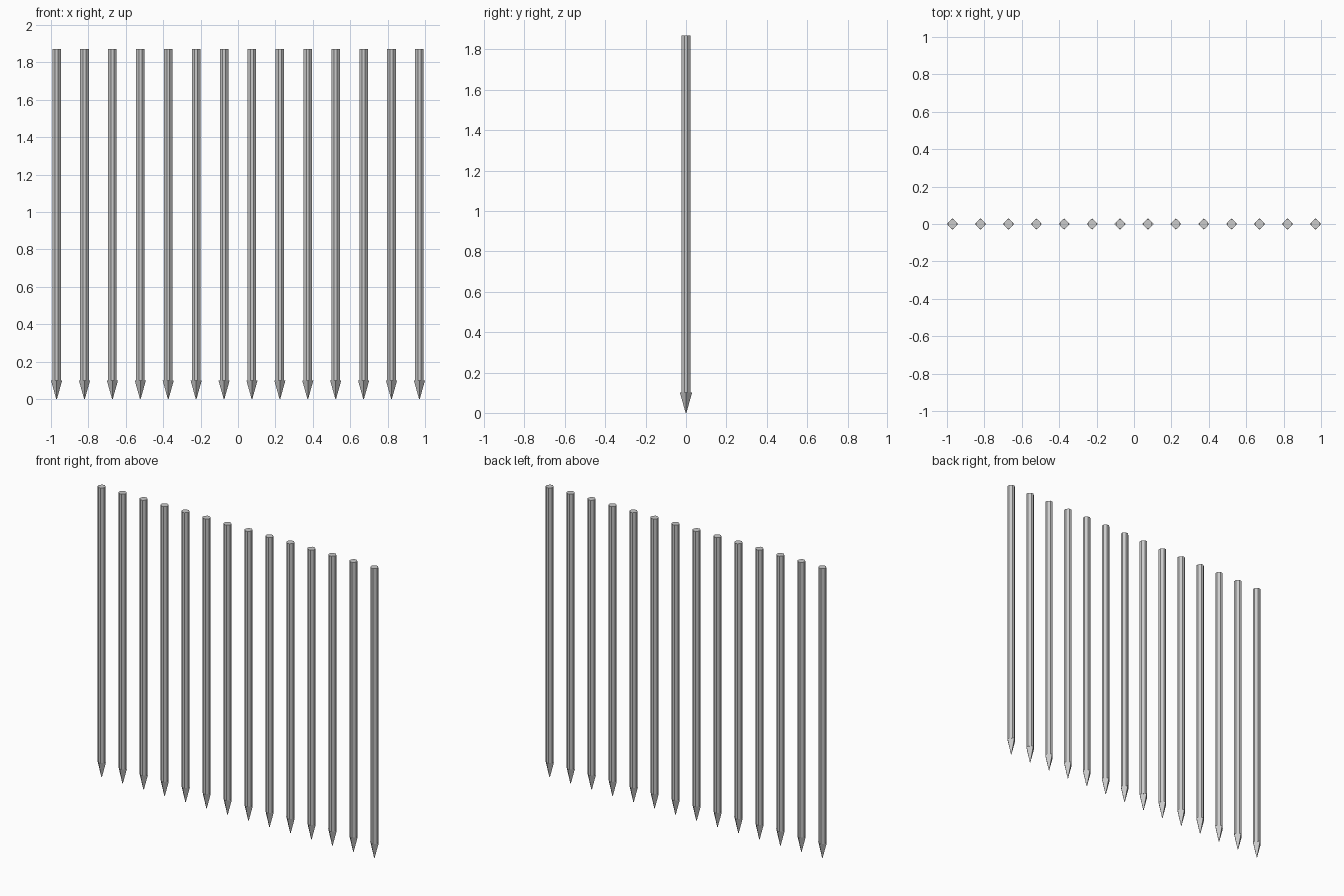
import bpy, bmesh
from math import pi, cos, sin

if "Cube" in bpy.data.objects:
    bpy.data.objects.remove(bpy.data.objects["Cube"])

COUNT, R = 14, 0.03          # spikes in the row, half-diagonal of a spike head
TOP, HEAD_Z = 1.87, 0.1      # full height, height where the shaft meets the head
A, B = 0.0228, 0.0078        # chamfered-diamond shaft: half width, half flat

HEAD = [(cos(i * pi / 2), sin(i * pi / 2)) for i in range(4)]
SHAFT = [(A, -B), (A, B), (B, A), (-B, A), (-A, B), (-A, -B), (-B, -A), (B, -A)]


def prism(name, x, outline, levels):
    """Loft an outline through (z, scale) levels and cap both ends."""
    bm = bmesh.new()
    rings = [[bm.verts.new((px * s, py * s, z)) for px, py in outline] for z, s in levels]
    n = len(outline)
    for lo, hi in zip(rings, rings[1:]):
        for i in range(n):
            j = (i + 1) % n
            bm.faces.new((lo[i], lo[j], hi[j], hi[i]))
    bm.faces.new(rings[0][::-1])
    bm.faces.new(rings[-1])
    mesh = bpy.data.meshes.new(name)
    bm.to_mesh(mesh)
    bm.free()
    obj = bpy.data.objects.new(name, mesh)
    obj.location.x = x
    bpy.context.collection.objects.link(obj)


# Row of evenly spaced downward spikes
for k in range(COUNT):
    x = (1 - R) * (2 * k / (COUNT - 1) - 1)
    prism(f"shaft_{k + 1}", x, SHAFT, [(HEAD_Z, 1), (TOP, 1)])
    prism(f"spike_head_{k + 1}", x, HEAD, [(0, 0.002), (HEAD_Z, R)])
